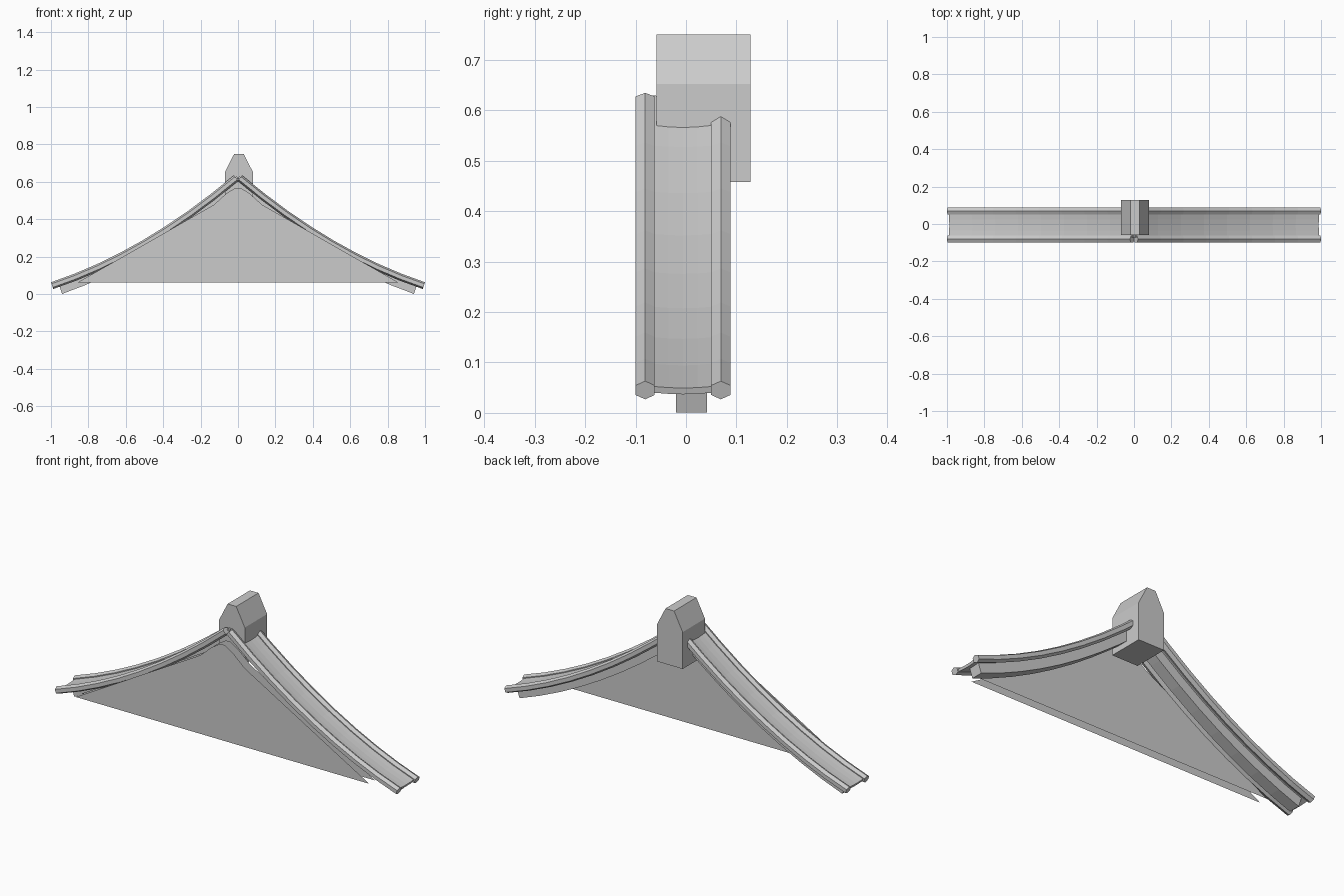
import bpy, bmesh
from mathutils import Vector

if "Cube" in bpy.data.objects:
    bpy.data.objects.remove(bpy.data.objects["Cube"])

# Roof line: height of the top edge at distance x from the ridge
def frame(x):
    u = 1 - x
    p = Vector((x, 0, 0.063 + 0.33 * u + 0.26 * u * u))
    slope = 0.33 + 0.52 * u
    return p, Vector((slope, 0, 1)).normalized()

def loft(name, rings):
    bm = bmesh.new()
    vs = [[bm.verts.new(c) for c in r] for r in rings]
    n = len(vs[0])
    for a, b in zip(vs, vs[1:]):
        for i in range(n):
            j = (i + 1) % n
            bm.faces.new((a[i], a[j], b[j], b[i]))
    bm.faces.new(vs[0])
    if len(vs) > 1:
        bm.faces.new(vs[-1])
        bmesh.ops.recalc_face_normals(bm, faces=bm.faces)
    me = bpy.data.meshes.new(name)
    bm.to_mesh(me)
    bm.free()
    ob = bpy.data.objects.new(name, me)
    bpy.context.collection.objects.link(ob)
    return ob

# Sweep a (y, offset) section along the roof line and mirror it over x
def sweep(name, section, x0, x1, steps=8):
    rings = []
    for i in range(steps + 1):
        p, n = frame(x0 + (x1 - x0) * i / steps)
        rings.append([p + n * off + Vector((0, y, 0)) for y, off in section])
    ob = loft(name, rings)
    m = ob.modifiers.new("mirror", 'MIRROR')
    m.use_axis[0] = True
    m.use_mirror_merge = False
    return ob

# Extrude an (x, z) profile through the given y positions
def prism(name, profile, *ys):
    return loft(name, [[(x, y, z) for x, z in profile] for y in ys])

# Six-sided edge rolls, front and back
for name, yc in (("front_edge_roll", -0.081), ("back_edge_roll", 0.069)):
    w = 0.019
    hexa = [(yc, 0), (yc + w, -0.009), (yc + w, -0.029),
            (yc, -0.038), (yc - w, -0.029), (yc - w, -0.009)]
    sweep(name, hexa, 0.022, 1.0)

# Slightly dished roof sheet
top = [(-0.072, -0.013), (-0.035, -0.016), (-0.006, -0.017), (0.023, -0.016), (0.060, -0.013)]
sweep("roof_sheet", top + [(y, o - 0.013) for y, o in reversed(top)], 0.016, 0.993)

# Beam under the sheet
sweep("rafter", [(-0.02, -0.022), (0.042, -0.022), (0.042, -0.078), (-0.02, -0.078)], 0.05, 0.966)

# Gable panels: two thin sheets in front of and behind the front roll
half = [(0.855, 0.063), (0.13, 0.477), (0.065, 0.535), (0.015, 0.568)]
outline = half + [(-x, z) for x, z in reversed(half)]
prism("gable_panel_front", outline, -0.128)
prism("gable_panel_back", outline, -0.081)

# Ridge block
prism("ridge_block", [(-0.07, 0.458), (0.08, 0.458), (0.08, 0.652),
                      (0.03, 0.75), (-0.02, 0.75), (-0.07, 0.652)], -0.058, 0.128)
